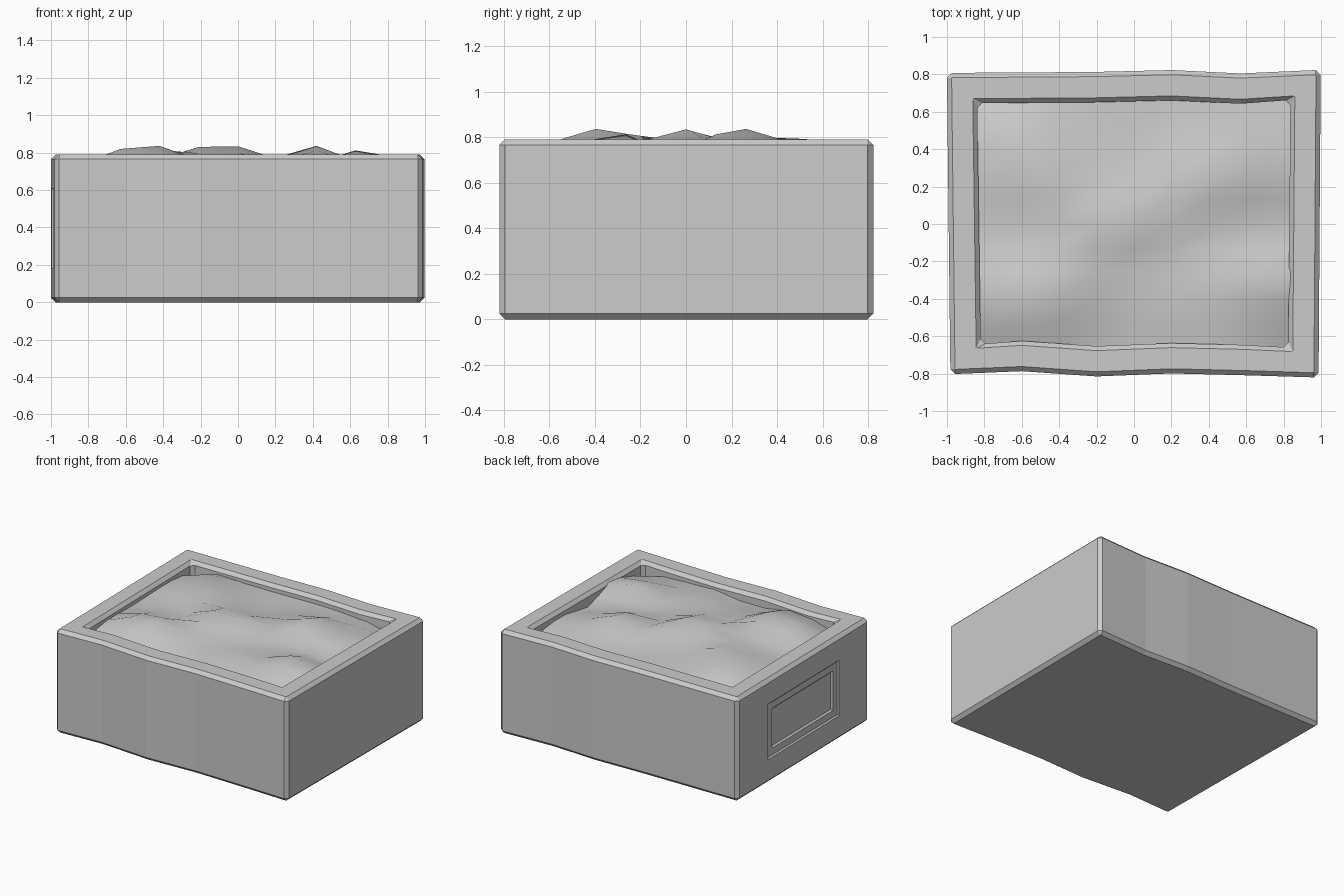
import bpy, bmesh, math
from mathutils import Matrix

if "Cube" in bpy.data.objects:
    bpy.data.objects.remove(bpy.data.objects["Cube"])


def loft(name, rings):
    """Closed solid through rings of equal point count, capped at both ends."""
    bm = bmesh.new()
    rows = [[bm.verts.new(p) for p in r] for r in rings]
    n = len(rows[0])
    for a, b in zip(rows, rows[1:]):
        for i in range(n):
            bm.faces.new((a[i], a[(i + 1) % n], b[(i + 1) % n], b[i]))
    bm.faces.new(rows[0])
    bm.faces.new(rows[-1])
    bmesh.ops.recalc_face_normals(bm, faces=bm.faces)
    return add_object(name, bm)


def add_object(name, bm):
    mesh = bpy.data.meshes.new(name)
    bm.to_mesh(mesh)
    bm.free()
    ob = bpy.data.objects.new(name, mesh)
    bpy.context.collection.objects.link(ob)
    return ob


# wobbly front and back edges, left to right
front = [(-0.6, -0.787), (-0.2, -0.815), (0.2, -0.799), (0.57, -0.808)]
back = [(0.57, 0.805), (0.2, 0.823), (-0.2, 0.813), (-0.6, 0.81)]


def ring(d, z, c):
    """Box outline moved inwards by d, with corners chamfered by c."""
    pts = [(-0.982 + d, -0.802 + d + c, z), (-0.982 + d + c, -0.802 + d, z)]
    pts += [(x, y + d, z) for x, y in front]
    pts += [(0.987 - d - c, -0.82 + d, z), (0.987 - d, -0.82 + d + c, z),
            (0.998 - d, 0.823 - d - c, z), (0.998 - d - c, 0.823 - d, z)]
    pts += [(x, y - d, z) for x, y in back]
    pts += [(-1 + d + c, 0.808 - d, z), (-1 + d, 0.808 - d - c, z)]
    return pts


# planter box: inset, height and corner chamfer from the base round to the inner walls
profile = [(0.025, 0, 0.003), (0, 0.025, 0.025), (0, 0.765, 0.025), (0.025, 0.79, 0.003),
           (0.138, 0.79, 0.003), (0.162, 0.765, 0.025), (0.162, 0.5, 0.025)]
box = loft("planter_box", [ring(*p) for p in profile])

# stepped panel recess on the left side
steps = [(-0.02, 0.455, 0.232), (0.01, 0.425, 0.202), (0.01, 0.375, 0.152), (0.022, 0.363, 0.14)]
cutter = loft("panel_cutter", [[(d, -a, -b), (d, a, -b), (d, a, b), (d, -a, b)]
                               for d, a, b in steps])
cutter.data.transform(Matrix.Translation((-0.991, 0, 0.395)) @ Matrix.Rotation(0.011, 4, 'Z'))
cutter.hide_render = True
cutter.hide_set(True)
mod = box.modifiers.new("panel_recess", 'BOOLEAN')
mod.operation = 'DIFFERENCE'
mod.solver = 'EXACT'
mod.object = cutter

# lumpy soil filling: mounds (x, y, height, radius), flattened at the top
mounds = [(-0.5, -0.38, 0.13, 0.2), (-0.1, 0.0, 0.13, 0.19), (-0.5, 0.27, 0.09, 0.2),
          (0.4, 0.25, 0.12, 0.18), (0.7, -0.3, 0.10, 0.16), (0.15, -0.42, 0.05, 0.2),
          (-0.65, 0.52, 0.05, 0.14), (-0.1, -0.6, -0.05, 0.16), (0.82, 0.0, -0.05, 0.16)]


def soil_height(x, y):
    z = 0.735 + sum(h * math.exp(-((x - a) ** 2 + (y - b) ** 2) / (r * r))
                    for a, b, h, r in mounds)
    z -= 0.07 * (abs(x) / 0.84) ** 6 * (abs(y) / 0.66) ** 6
    return min(z, 0.836)


bm = bmesh.new()
bmesh.ops.create_grid(bm, x_segments=8, y_segments=10, size=1)
for v in bm.verts:
    v.co.x *= 0.838
    v.co.y *= 0.66
    v.co.z = soil_height(v.co.x, v.co.y)
for f in bm.faces:
    f.smooth = True
add_object("soil", bm)
